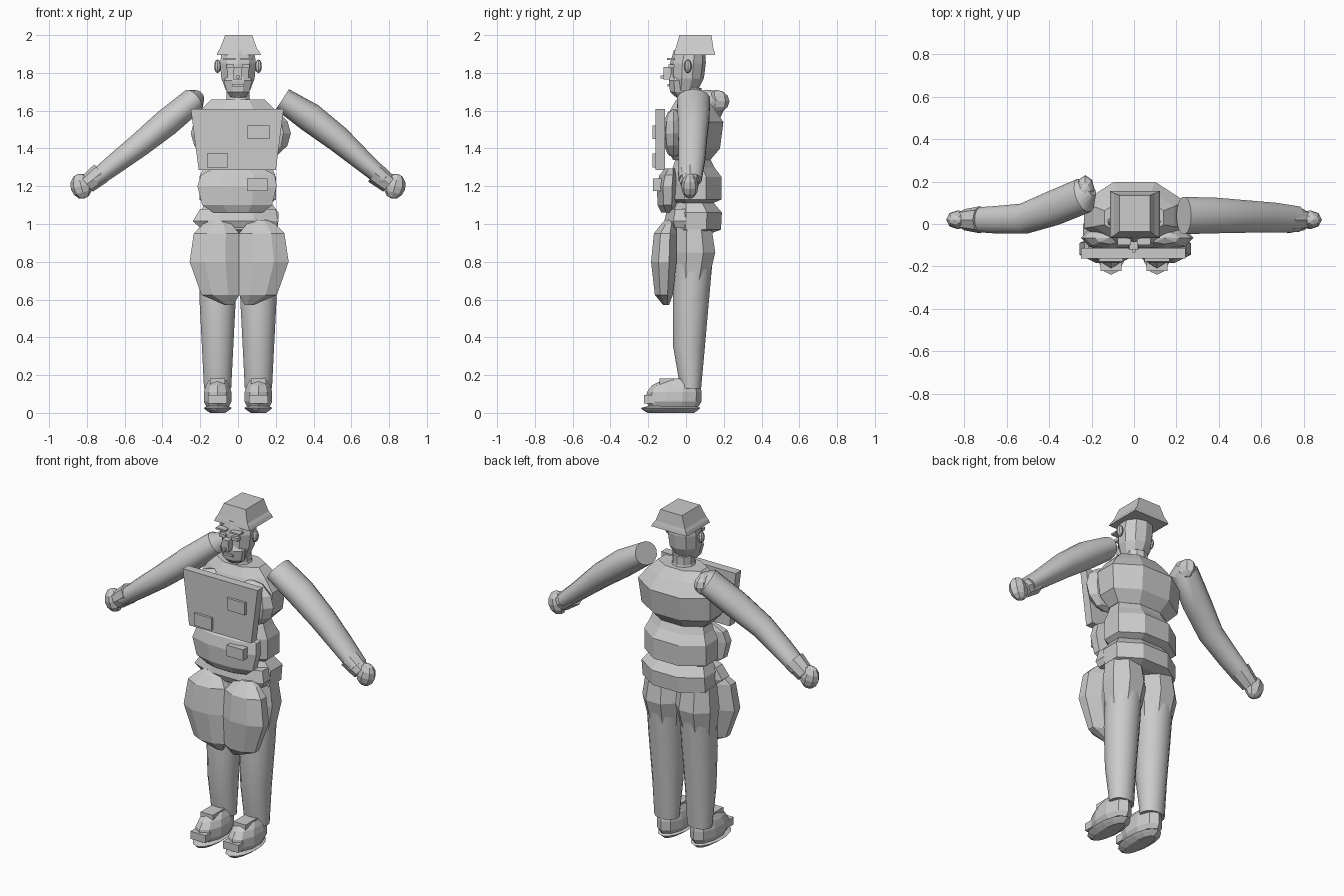
import bpy, bmesh, math
from mathutils import Vector, Matrix

grey = bpy.data.materials.new("light_grey")
grey.diffuse_color = (0.6, 0.6, 0.6, 1)


def finish(name, bm, smooth=False):
    bmesh.ops.recalc_face_normals(bm, faces=bm.faces)
    me = bpy.data.meshes.new(name)
    bm.to_mesh(me)
    bm.free()
    me.materials.append(grey)
    ob = bpy.data.objects.new(name, me)
    bpy.context.collection.objects.link(ob)
    if smooth:
        bpy.ops.object.select_all(action='DESELECT')
        ob.select_set(True)
        bpy.context.view_layer.objects.active = ob
        bpy.ops.object.shade_smooth_by_angle(angle=math.radians(35))
    return ob


def skin(name, rings, smooth=False):
    """Join rings of points into a closed, capped surface."""
    bm = bmesh.new()
    vs = [[bm.verts.new(p) for p in r] for r in rings]
    n = len(vs[0])
    for a, b in zip(vs, vs[1:]):
        for i in range(n):
            bm.faces.new((a[i], a[(i + 1) % n], b[(i + 1) % n], b[i]))
    bm.faces.new(vs[0])
    bm.faces.new(vs[-1])
    return finish(name, bm, smooth)


def stack(name, rows, n=8, smooth=False):
    """Horizontal flat-sided rings: (z, x0, x1, y0, y1)."""
    k = 1 / math.cos(math.pi / n)
    rings = []
    for z, x0, x1, y0, y1 in rows:
        ang = [2 * math.pi * (i + .5) / n for i in range(n)]
        rings.append([((x0 + x1) / 2 + (x1 - x0) / 2 * k * math.cos(a),
                       (y0 + y1) / 2 + (y1 - y0) / 2 * k * math.sin(a), z) for a in ang])
    return skin(name, rings, smooth)


def tube(name, path, n=14, smooth=True):
    """Tube through (x, y, z, vertical radius, depth radius)."""
    pts = [Vector(p[:3]) for p in path]
    rings = []
    for i, p in enumerate(path):
        d = (pts[min(i + 1, len(pts) - 1)] - pts[max(i - 1, 0)]).normalized()
        up = d.cross(Vector((0, 1, 0))).normalized()
        side = d.cross(up)
        rings.append([pts[i] + up * p[3] * math.cos(a) + side * p[4] * math.sin(a)
                      for a in (2 * math.pi * j / n for j in range(n))])
    return skin(name, rings, smooth)


def box(name, x0, x1, y0, y1, z0, z1, low=1.0):
    """Box whose lower edge width is scaled by low."""
    c = (x0 + x1) / 2
    f = lambda x: c + (x - c) * low
    return skin(name, [[(f(x0), y0, z0), (f(x1), y0, z0), (f(x1), y1, z0), (f(x0), y1, z0)],
                       [(x0, y0, z1), (x1, y0, z1), (x1, y1, z1), (x0, y1, z1)]])


def ball(name, c, r, u=8, v=6, tilt=0.0):
    bm = bmesh.new()
    m = Matrix.Translation(c) @ Matrix.Rotation(tilt, 4, 'Y') @ Matrix.Diagonal((*r, 1))
    bmesh.ops.create_uvsphere(bm, u_segments=u, v_segments=v, radius=1, matrix=m)
    return finish(name, bm)


# Head, jaw and neck
stack("head", [(1.67, -.04, .04, -.05, .03), (1.71, -.065, .065, -.07, .06), (1.77, -.088, .088, -.08, .09),
               (1.85, -.095, .095, -.08, .1), (1.92, -.085, .085, -.06, .1)], 10)
stack("jaw", [(1.675, -.04, .04, -.06, .0), (1.70, -.06, .06, -.085, .0), (1.76, -.075, .075, -.09, 0),
              (1.79, -.05, .05, -.08, 0)], 8)
stack("neck", [(1.60, -.085, .085, -.06, .1), (1.67, -.06, .06, -.04, .08), (1.72, -.06, .06, -.04, .08)], 10)
# Flared four-sided cap
stack("cap", [(1.895, -.112, .122, -.065, .155), (1.915, -.105, .112, -.06, .15), (1.93, -.095, .1, -.055, .145),
              (2.0, -.068, .075, -.035, .135)], 4)
# Face details
box("nose", -.022, .018, -.12, -.07, 1.765, 1.83, 1.2)
box("nose_tip", -.008, .008, -.135, -.08, 1.77, 1.785)
box("mouth", -.03, .03, -.098, -.07, 1.728, 1.742)
for s, side in ((-1, "left"), (1, "right")):
    ball(side + "_ear", (s * .108, .01, 1.835), (.018, .02, .036))
    box(side + "_eye", s * .04 - .02, s * .04 + .02, -.092, -.06, 1.826, 1.845)
    box(side + "_brow", s * .045 - .032, s * .045 + .032, -.1, -.06, 1.868, 1.878)

# Torso rolls
stack("chest", [(1.34, -.17, .17, -.07, .13), (1.40, -.225, .225, -.1, .18), (1.54, -.235, .24, -.11, .198),
                (1.61, -.19, .19, -.08, .15), (1.66, -.14, .14, -.05, .11)])
stack("belly_roll", [(1.10, -.16, .16, -.05, .12), (1.13, -.205, .2, -.09, .188), (1.25, -.205, .2, -.09, .188),
                     (1.30, -.18, .18, -.07, .15), (1.36, -.16, .16, -.05, .12)])
stack("hip_roll", [(.95, -.18, .17, -.05, .13), (.97, -.2, .21, -.08, .185), (1.06, -.2, .215, -.08, .19),
                   (1.12, -.17, .17, -.06, .14)])
stack("belt", [(.98, -.2, .2, -.1, .05), (1.015, -.24, .215, -.115, .05), (1.08, -.2, .2, -.1, .05)])
stack("belly_pouch", [(1.06, -.13, .13, -.13, -.05), (1.10, -.19, .18, -.15, -.045),
                      (1.20, -.215, .205, -.155, -.04), (1.26, -.195, .195, -.14, -.04),
                      (1.295, -.13, .13, -.11, -.05)])

# Chest plate, the pads behind it and small pockets
box("chest_plate", -.25, .242, -.162, -.112, 1.285, 1.61, .83)
for s, side in ((-1, "left"), (1, "right")):
    ball(side + "_chest_pad", (s * .13 + .015, -.065, 1.48), (.135, .06, .13))
box("upper_pocket", .05, .168, -.177, -.15, 1.45, 1.522)
box("lower_pocket", -.165, -.052, -.177, -.15, 1.30, 1.373)
box("belly_pocket", .048, .155, -.175, -.13, 1.175, 1.24)

# Arms, cuffs and hands
tube("left_arm", [(-.20, .16, 1.68, .03, .03), (-.235, .135, 1.655, .068, .085), (-.38, .075, 1.535, .073, .083),
                  (-.52, .025, 1.42, .064, .073), (-.65, .02, 1.32, .055, .066), (-.76, .02, 1.235, .045, .058)])
tube("right_arm", [(.235, .04, 1.66, .064, .09), (.38, .04, 1.565, .078, .086), (.53, .035, 1.45, .07, .078),
                   (.66, .03, 1.335, .056, .072), (.775, .022, 1.235, .045, .062)])
ball("left_shoulder_ball", (-.23, .16, 1.65), (.045, .07, .06))
for s, side in ((-1, "left"), (1, "right")):
    tube(side + "_cuff", [(s * .725, .02, 1.27, .058, .064), (s * .80, .02, 1.21, .05, .05)], 8, False)
    ball(side + "_hand", (s * .83, .02, 1.2), (.057, .045, .068), 8, 6, s * .25)

# Legs, thigh pouches and shoes
for s, side in ((-1, "left"), (1, "right")):
    c = s * .108

    def rows(data):
        return [(z, c - rx, c + rx, y0, y1) for z, rx, y0, y1 in data]

    stack(side + "_leg", rows([(.13, .072, -.03, .08), (.35, .083, -.068, .1), (.6, .096, -.07, .122),
                               (.8, .1, -.06, .14)]), 16, True)
    stack(side + "_hip", rows([(.66, .085, -.05, .11), (.85, .115, -.06, .155), (.98, .1, -.05, .135)]))
    # Thigh pouch, bulging outward and drawn in below
    stack(side + "_thigh_pouch", [(z, *sorted((s * a + .006, s * b + .006)), y0, y1) for z, a, b, y0, y1 in
          [(.57, .03, .075, -.12, -.09), (.625, .0, .2, -.165, -.07), (.8, -.005, .262, -.185, -.05),
           (.95, .0, .24, -.17, -.05), (1.0, .04, .19, -.13, -.055), (1.022, .08, .15, -.11, -.065)]])
    # Shoe with thin sole and toe block
    stack(side + "_sole", rows([(.0, .04, -.2, .04), (.015, .062, -.225, .06), (.026, .075, -.235, .072),
                                (.036, .055, -.2, .05)]), 14)
    stack(side + "_shoe", rows([(.034, .06, -.19, .06), (.06, .073, -.205, .075), (.11, .073, -.2, .075),
                                (.145, .062, -.175, .07), (.175, .045, -.12, .06)]), 10)
    box(side + "_toe_block", c - .05, c + .05, -.222, -.15, .05, .095)
    box(side + "_shoe_tongue", c - .04, c + .04, -.14, -.03, .12, .182)
